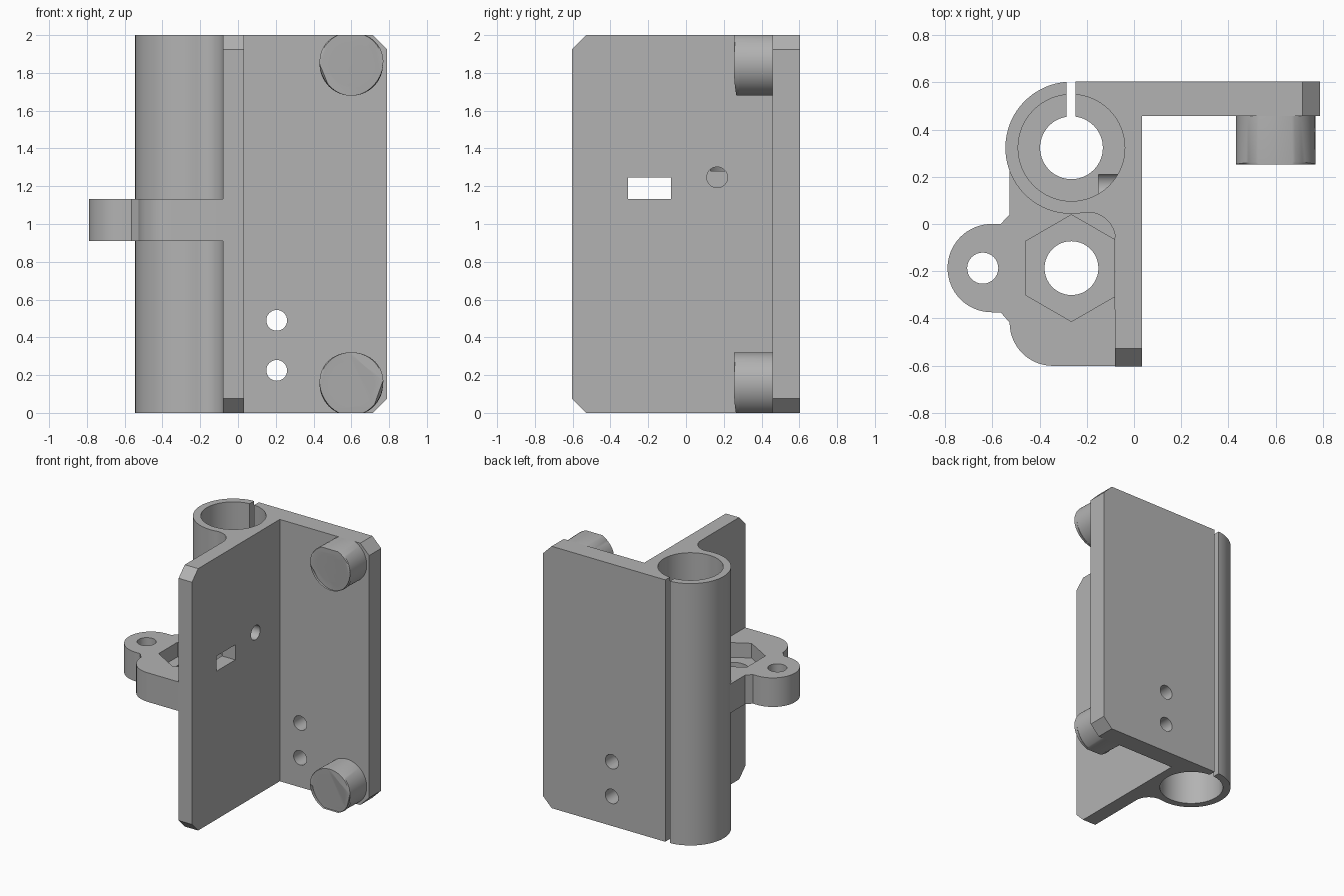
import bpy, bmesh
from math import sin, cos, pi, atan2
from mathutils import Matrix, Vector

if "Cube" in bpy.data.objects:
    bpy.data.objects.remove(bpy.data.objects["Cube"])

grey = bpy.data.materials.new("plain grey")
grey.use_nodes = True
COLOUR = (0.45, 0.45, 0.45, 1)
grey.diffuse_color = COLOUR
grey.node_tree.nodes["Principled BSDF"].inputs["Base Color"].default_value = COLOUR

HEIGHT = 2.0
BORE = Vector((-0.265, 0.323))      # bearing tube axis
NUT = Vector((-0.265, -0.187))      # nut trap axis
EAR = Vector((-0.603, -0.187))      # rounded ear centre
# axis -> matrix turning a z extrusion along that axis
TURN = {
    "Z": Matrix.Identity(4),
    "Y": Matrix(((1, 0, 0, 0), (0, 0, 1, 0), (0, 1, 0, 0), (0, 0, 0, 1))),
    "X": Matrix(((0, 0, 1, 0), (1, 0, 0, 0), (0, 1, 0, 0), (0, 0, 0, 1))),
}


def arc(centre, r, a0, a1, n=32):
    return [(centre[0] + r * cos(a0 + (a1 - a0) * i / n),
             centre[1] + r * sin(a0 + (a1 - a0) * i / n)) for i in range(n + 1)]


def circle(centre, r, n=64, start=0.0):
    return arc(centre, r, start, start + 2 * pi, n)[:-1]


def rect(x0, x1, y0, y1):
    return [(x0, y0), (x1, y0), (x1, y1), (x0, y1)]


def prism(name, outline, lo, hi, axis="Z", edit=None):
    """Extrude a closed outline from lo to hi along an axis."""
    bm = bmesh.new()
    base = bm.faces.new([bm.verts.new((x, y, lo)) for x, y in outline])
    new = bmesh.ops.extrude_face_region(bm, geom=[base])["geom"]
    bmesh.ops.translate(bm, vec=(0, 0, hi - lo),
                        verts=[v for v in new if isinstance(v, bmesh.types.BMVert)])
    bm.transform(TURN[axis])
    if edit:
        edit(bm)
    bmesh.ops.recalc_face_normals(bm, faces=bm.faces[:])
    mesh = bpy.data.meshes.new(name)
    bm.to_mesh(mesh)
    bm.free()
    obj = bpy.data.objects.new(name, mesh)
    mesh.materials.append(grey)
    bpy.context.collection.objects.link(obj)
    return obj


def activate(obj):
    bpy.ops.object.select_all(action="DESELECT")
    obj.select_set(True)
    bpy.context.view_layer.objects.active = obj


def cut(obj, outline, lo, hi, axis="Z"):
    """Subtract an extruded outline from an object."""
    cutter = prism("cutter", outline, lo, hi, axis)
    cutter.hide_render = True
    mod = obj.modifiers.new("cut", "BOOLEAN")
    mod.operation = "DIFFERENCE"
    mod.solver = "EXACT"
    mod.object = cutter
    activate(obj)
    bpy.ops.object.modifier_apply(modifier=mod.name)
    bpy.data.objects.remove(cutter)


def finish(obj):
    activate(obj)
    bpy.ops.object.shade_smooth_by_angle(angle=0.5)


# Main body: angle plates merged with the bearing tube
def chamfer_corners(bm):
    corners = [e for e in bm.edges
               if abs(e.verts[0].co.z - e.verts[1].co.z) < 0.001
               and (all(v.co.y < -0.59 for v in e.verts)
                    or all(v.co.x > 0.78 for v in e.verts))]
    bmesh.ops.bevel(bm, geom=corners, offset=0.075, segments=1, affect="EDGES")


fillet = Vector((-0.195, -0.067))
toward = fillet - BORE
angle = atan2(toward.y, toward.x)
outline = [(0.788, 0.603)]
outline += arc(BORE, 0.28, pi / 2, 2 * pi + angle, 48)
outline += arc(fillet, toward.length - 0.28, angle + pi, 0, 12)[1:]
outline += [(-0.08, -0.603), (0.033, -0.603), (0.033, 0.457), (0.788, 0.457)]
body = prism("bearing_tube_and_plates", outline, 0, HEIGHT, edit=chamfer_corners)

# Bearing seats at both ends, narrower bore between, clamping slit
cut(body, circle(BORE, 0.133), -0.1, 2.1)
cut(body, circle(BORE, 0.226), -0.1, 0.72)
cut(body, circle(BORE, 0.226), 1.28, 2.1)
cut(body, rect(-0.285, -0.247, 0.4, 0.7), -0.1, 2.1)

# Screw holes and slot
for z in (0.265, 1.74):
    cut(body, circle((-0.437, z), 0.066, 32), -0.15, 0.1, "X")
for z in (0.225, 0.49):
    cut(body, circle((0.205, z), 0.055, 32), 0.4, 0.7, "Y")
cut(body, circle((0.165, 1.247), 0.055, 32), -0.15, 0.1, "X")
cut(body, rect(-0.307, -0.08, 1.132, 1.247), -0.15, 0.1, "X")

# Round bosses on the back plate, trimmed flush with its ends
def shape_boss(bm):
    rim = [e for e in bm.edges if all(v.co.y < 0.27 for v in e.verts)]
    bmesh.ops.bevel(bm, geom=rim, offset=0.014, segments=1, affect="EDGES")
    for z, side in ((0, -1), (HEIGHT, 1)):
        bmesh.ops.bisect_plane(bm, geom=bm.verts[:] + bm.edges[:] + bm.faces[:],
                               plane_co=(0, 0, z), plane_no=(0, 0, side),
                               clear_outer=True)
    bmesh.ops.holes_fill(bm, edges=[e for e in bm.edges if e.is_boundary])


for name, z in (("lower_boss", 0.153), ("upper_boss", 1.847)):
    boss = prism(name, circle((0.6, z), 0.168), 0.267, 0.457, "Y", shape_boss)
    for part in (boss, body):
        cut(part, circle((0.6, z), 0.12), 0.2, 0.567, "Y")
    finish(boss)

# Nut bracket with a rounded ear
outline = [(-0.08, 0.15), (-0.265, 0.15), (-0.5, 0.23), (-0.527, 0.23),
           (-0.527, 0.04), (-0.565, 0.0)]
outline += arc(EAR, 0.187, pi / 2, 3 * pi / 2)
outline += [(-0.565, -0.374)]
outline += arc((-0.344, -0.418), 0.183, pi, 3 * pi / 2, 16)
outline += [(-0.08, -0.601)]
bracket = prism("nut_bracket", outline, 0.91, 1.132)
cut(bracket, circle(NUT, 0.114), 0.8, 1.3)
cut(bracket, circle((-0.641, -0.187), 0.066, 32), 0.8, 1.3)
cut(bracket, circle(NUT, 0.226, 6, pi / 2), 1.02, 1.3)

finish(bracket)
finish(body)
